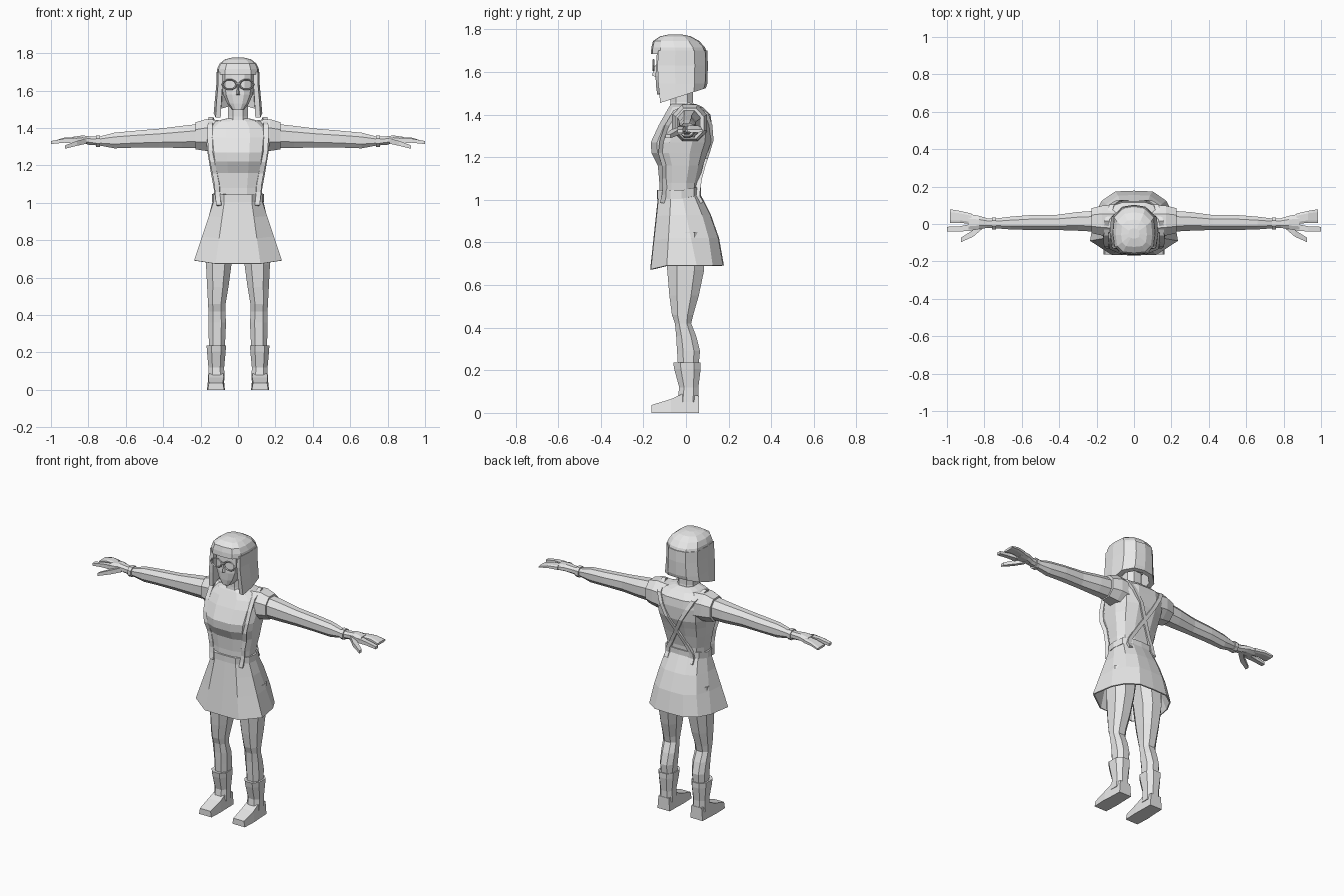
import bpy, bmesh, math
from mathutils import Vector

if "Cube" in bpy.data.objects:
    bpy.data.objects.remove(bpy.data.objects["Cube"])

grey = bpy.data.materials.new("light_grey")
grey.diffuse_color = (0.8, 0.8, 0.8, 1)
grey.use_nodes = True
grey.node_tree.nodes["Principled BSDF"].inputs["Base Color"].default_value = grey.diffuse_color


def loft(name, rings, caps=True, flip=1):
    """Skin a list of equal-length point loops; flip=-1 mirrors in x."""
    bm = bmesh.new()
    vs = [[bm.verts.new((p[0] * flip, p[1], p[2])) for p in r] for r in rings]
    n = len(rings[0])
    for a, b in zip(vs, vs[1:]):
        for i in range(n):
            j = (i + 1) % n
            bm.faces.new((a[i], a[j], b[j], b[i]))
    if caps:
        bm.faces.new(vs[0])
        bm.faces.new(vs[-1])
    bmesh.ops.recalc_face_normals(bm, faces=bm.faces)
    me = bpy.data.meshes.new(name)
    bm.to_mesh(me)
    bm.free()
    me.materials.append(grey)
    ob = bpy.data.objects.new(name, me)
    bpy.context.collection.objects.link(ob)
    return ob


def pair(name, rings):
    return [loft(name + s, rings, True, f) for s, f in (("_left", 1), ("_right", -1))]


def unit(n, power):
    """Rounded-square unit loop."""
    for i in range(n):
        a = 2 * math.pi * (i + 0.5) / n
        c, s = math.cos(a), math.sin(a)
        k = power
        yield (math.copysign(abs(c) ** k, c) / math.cos(math.pi / n) ** k,
               math.copysign(abs(s) ** k, s) / math.cos(math.pi / n) ** k)


def level(z, hw, y0, y1, cx=0, n=12, power=0.8):
    return [(cx + hw * u, (y0 + y1) / 2 + (y1 - y0) / 2 * v, z) for u, v in unit(n, power)]


def slice_x(x, zc, hz, yc, hy, n=8, power=0.9):
    return [(x, yc + hy * u, zc + hz * v) for u, v in unit(n, power)]


def box_y(y, cx, hw, z0, z1, taper=0.85):
    return [(cx - hw, y, z0), (cx + hw, y, z0), (cx + hw * taper, y, z1), (cx - hw * taper, y, z1)]


def full(half):
    return half + [(-p[0],) + tuple(p[1:]) for p in half[-2:0:-1]]


def at(loop, z):
    return [(x, y, z) for x, y in loop]


# Torso and short sleeves
torso = loft("torso", [level(*r, power=0.75) for r in (
    (1.01, .122, -.125, .058), (1.08, .13, -.125, .06), (1.16, .145, -.132, .08),
    (1.22, .155, -.162, .10), (1.27, .163, -.165, .118), (1.35, .172, -.128, .122),
    (1.40, .165, -.10, .115), (1.435, .12, -.08, .08), (1.45, .065, -.07, .045))])
sleeves = pair("sleeve", [slice_x(*r) for r in (
    (.09, 1.355, .085, .015, .085), (.17, 1.362, .085, .018, .08), (.228, 1.358, .072, .018, .066))])

# Neck and head
loft("neck", [level(1.40, .065, -.08, .045, n=8), level(1.46, .053, -.073, .033, n=8),
              level(1.54, .053, -.073, .033, n=8)])
loft("head", [level(*r, power=0.7) for r in (
    (1.495, .03, -.135, -.05), (1.53, .058, -.14, .0), (1.58, .08, -.143, .05),
    (1.63, .086, -.14, .07), (1.72, .086, -.135, .07))])
loft("nose", [[(-.014, -.135, 1.575), (.014, -.135, 1.575), (0, -.16, 1.583)],
              [(-.006, -.135, 1.63), (.006, -.135, 1.63), (0, -.145, 1.63)]])

# Hair: fringed cap over a curtain wrapping the sides and back
cap = full([(0, -.165), (.07, -.158), (.106, -.12), (.115, -.05), (.108, .04), (.06, .09), (0, .10)])
loft("hair_cap", [[(x * sx, -.03 + (y + .03) * sy + dy, z) for x, y in cap] for z, sx, sy, dy in (
    (1.685, 1, 1, 0), (1.715, .97, .95, -.004), (1.745, .85, .82, -.014),
    (1.767, .6, .55, -.018), (1.777, .25, .2, -.02))])
outer = [(.106, -.13), (.115, -.05), (.108, .04), (.06, .09), (0, .10)]
inner = [(.082, -.128), (.088, -.05), (.08, .03), (.045, .068), (0, .078)]
outer += [(-x, y) for x, y in outer[-2::-1]]
inner += [(-x, y) for x, y in inner[-2::-1]]
curtain = outer + inner[::-1]
loft("hair_curtain", [
    at(curtain, 1.70),
    [(x * 1.01, y * 1.03, 1.63) for x, y in curtain],
    [(x * 1.08, y, 1.545) for x, y in curtain],
    [(x * 1.13, y * .93, 1.455 + .3 * (y + .13)) for x, y in curtain]])

# Glasses
for side, name in ((1, "left"), (-1, "right")):
    bpy.ops.mesh.primitive_torus_add(major_segments=10, minor_segments=4, major_radius=.034,
                                     minor_radius=.005, location=(side * .045, -.152, 1.632),
                                     rotation=(math.pi / 2, 0, 0))
    frame = bpy.context.object
    frame.name = "glasses_frame_" + name
    frame.scale = (1.1, .8, 1)
    frame.data.materials.append(grey)
loft("glasses_bridge", [[(x, -.157, 1.635), (x, -.148, 1.635), (x, -.148, 1.644), (x, -.157, 1.644)]
                        for x in (-.012, .012)])

# Flared skirt and belt
waist = full([(0, -.13), (.07, -.127), (.122, -.07), (.13, -.02), (.11, .035), (.06, .062), (0, .066)])
hem = full([(0, -.168), (.12, -.165), (.235, -.09), (.212, .05), (.172, .125), (.10, .174), (0, .178)])


def skirt_ring(t, z):
    ring = []
    for (a, b), (c, d) in zip(waist, hem):
        k = min(1, t + (.75 * t * (1 - t) if d > .1 else 0))
        ring.append((a + (c - a) * t, b + (d - b) * k, z - (.018 * t if d < -.15 else 0)))
    return ring


skirt = loft("skirt", [skirt_ring(t, 1.03 - .338 * t) for t in (0, .3, .62, 1)], caps=False)
thick = skirt.modifiers.new("cloth", "SOLIDIFY")
thick.thickness = .008
belt = loft("belt", [[(x * 1.07, y * 1.05, z + (.012 if y > 0 else 0)) for x, y in waist]
                     for z in (1.005, 1.045)])

# Suspenders: projected onto the clothes, crossing at the back
bpy.context.view_layer.update()
clothes = [torso, belt, skirt] + sleeves


def project(x, z, side):
    """Nearest clothing surface seen from front (-1) or back (1)."""
    best, nrm = Vector((x, side * .06, z)), Vector((0, side, 0))
    far = -9
    for ob in clothes:
        hit, loc, no, _ = ob.ray_cast(Vector((x, side * 2, z)), Vector((0, -side, 0)))
        if hit and loc.y * side > far:
            best, nrm, far = loc.copy(), no.copy(), loc.y * side
    return best, nrm


def lerp_path(pts, z):
    for (x0, z0), (x1, z1) in zip(pts, pts[1:]):
        if z1 <= z <= z0:
            return x0 + (x1 - x0) * (z0 - z) / (z0 - z1)
    return pts[-1][0]


front = [(.15, 1.43), (.14, 1.27), (.108, 1.10), (.10, .985)]
back = [(.13, 1.42), (-.02, 1.16), (-.085, 1.04), (-.085, .985)]
path = [project(lerp_path(front, z), z, -1) for z in (.985, 1.025, 1.06, 1.1, 1.16, 1.22, 1.28, 1.35, 1.41)]
path.append((Vector((.145, .015, 1.447)), Vector((0, 0, 1))))
path += [project(lerp_path(back, z), z, 1) for z in (1.40, 1.35, 1.28, 1.22, 1.16, 1.1, 1.05, 1.02, .985)]
rings = []
for p, n in path:
    n = Vector((n.x * .4, n.y, n.z)).normalized()
    w = Vector((.013, 0, 0))
    rings.append([p - w - n * .012, p + w - n * .012, p + w + n * .011, p - w + n * .011])
pair("suspender", rings)

# Arms, bracelets and hands
pair("arm", [slice_x(*r) for r in (
    (.17, 1.36, .066, .015, .058), (.30, 1.352, .059, .014, .05), (.42, 1.346, .05, .008, .04),
    (.55, 1.34, .045, .008, .04), (.66, 1.333, .042, .005, .034), (.74, 1.33, .024, .003, .026),
    (.80, 1.332, .022, .005, .026))])
pair("bracelet", [slice_x(x, 1.33, .031, .003, .033) for x in (.737, .76)])
pair("palm", [slice_x(*r) for r in (
    (.785, 1.332, .022, .005, .026), (.83, 1.338, .022, .008, .036), (.885, 1.335, .017, .008, .046))])
pair("fingers", [slice_x(*r, power=.6) for r in (
    (.87, 1.336, .015, .028, .028), (.93, 1.336, .012, .038, .032), (.985, 1.324, .007, .042, .037))])
pair("index_finger", [slice_x(*r, n=4) for r in (
    (.87, 1.333, .014, -.018, .018), (.93, 1.332, .011, -.026, .014), (1.0, 1.322, .008, -.028, .013))])
pair("thumb", [slice_x(*r, n=4) for r in (
    (.81, 1.33, .014, -.005, .02), (.86, 1.318, .013, -.05, .018), (.925, 1.298, .009, -.085, .012))])

# Legs, boots and feet
pair("leg", [level(z, hw, a, b, cx, 8, .85) for z, cx, hw, a, b in (
    (.85, .09, .085, -.09, .085), (.67, .103, .068, -.088, .085), (.55, .108, .057, -.078, .06),
    (.46, .113, .047, -.066, .034), (.42, .113, .045, -.052, .024), (.36, .111, .047, -.046, .048),
    (.29, .112, .045, -.042, .066), (.18, .113, .04, -.035, .055))])
pair("boot_shaft", [level(z, hw, a, b, .116, 8, .8) for z, hw, a, b in (
    (.235, .042, -.045, .055), (.237, .052, -.06, .069), (.205, .05, -.055, .069),
    (.12, .042, -.032, .058), (.05, .044, -.04, .058))])
pair("boot_foot", [box_y(*r) for r in (
    (.06, .116, .043, 0, .08), (-.02, .117, .045, 0, .088), (-.07, .118, .048, 0, .065),
    (-.162, .118, .044, 0, .037))])
